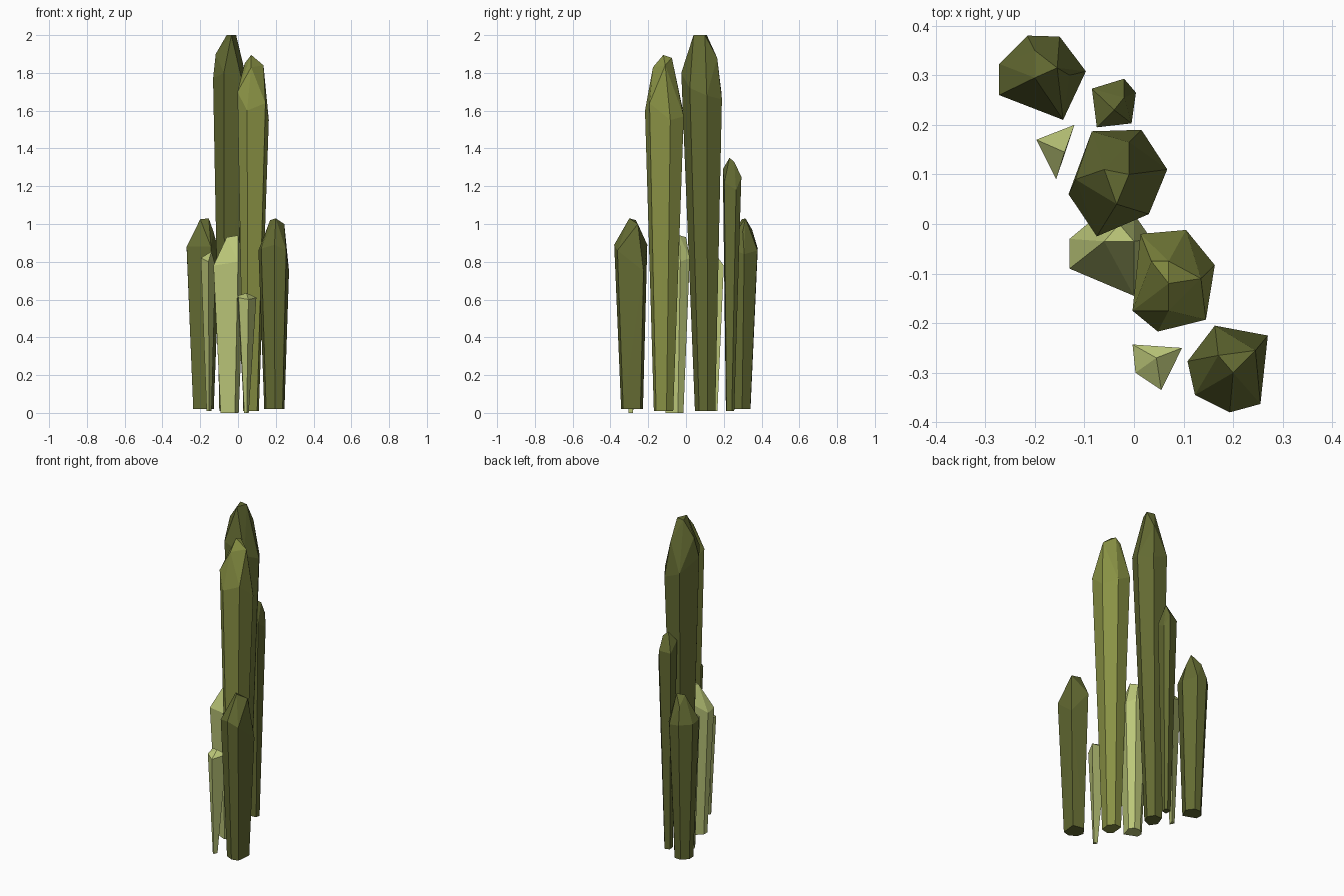
import bpy, bmesh


def material(name, rgb):
    m = bpy.data.materials.new(name)
    m.diffuse_color = (*rgb, 1)
    return m


DARK = material("dark olive", (0.125, 0.145, 0.032))
MID = material("bright olive", (0.25, 0.285, 0.058))
PALE = material("pale green", (0.50, 0.57, 0.19))


def stalk(name, mat, shoulder, caps, base, scale):
    """Convex faceted stalk: a narrow foot, a wide shoulder ring and a few crown points."""
    n = len(shoulder)
    cx = sum(p[0] for p in shoulder) / n
    cy = sum(p[1] for p in shoulder) / n
    bx, by, bz = base
    foot = [(bx + (p[0] - cx) * scale, by + (p[1] - cy) * scale, bz) for p in shoulder]
    bm = bmesh.new()
    for p in foot + shoulder + caps:
        bm.verts.new(p)
    res = bmesh.ops.convex_hull(bm, input=bm.verts[:])
    loose = [v for v in bm.verts if not v.link_faces]
    bmesh.ops.delete(bm, geom=loose, context='VERTS')
    bmesh.ops.recalc_face_normals(bm, faces=bm.faces[:])
    me = bpy.data.meshes.new(name)
    bm.to_mesh(me)
    bm.free()
    me.materials.append(mat)
    bpy.context.collection.objects.link(bpy.data.objects.new(name, me))


# Two tall stalks in the middle
stalk("tallest_stalk", DARK,
      [(-0.085, 0.187, 1.70), (0.015, 0.19, 1.66), (0.067, 0.11, 1.68),
       (0.03, 0.02, 1.72), (-0.075, -0.025, 1.80), (-0.132, 0.06, 1.77)],
      [(-0.06, 0.11, 2.0), (-0.01, 0.10, 2.0), (-0.035, 0.04, 2.0),
       (-0.118, 0.09, 1.90), (-0.01, 0.165, 1.88)],
      (-0.048, 0.105, 0.01), 0.5)
stalk("bright_tall_stalk", MID,
      [(0.013, -0.02, 1.62), (0.105, -0.012, 1.57), (0.163, -0.083, 1.55),
       (0.145, -0.193, 1.64), (0.048, -0.217, 1.60), (-0.003, -0.175, 1.70)],
      [(0.07, -0.12, 1.895), (0.07, -0.075, 1.88), (0.135, -0.11, 1.84),
       (0.035, -0.075, 1.85), (0.07, -0.175, 1.83)],
      (0.068, -0.12, 0.01), 0.5)

# Dark shorter stalks
stalk("back_left_stalk", DARK,
      [(-0.215, 0.38, 0.87), (-0.15, 0.378, 0.86), (-0.097, 0.308, 0.84),
       (-0.143, 0.21, 0.88), (-0.272, 0.26, 0.88), (-0.272, 0.323, 0.87)],
      [(-0.20, 0.295, 1.025), (-0.155, 0.315, 1.03), (-0.20, 0.35, 0.97),
       (-0.13, 0.30, 0.96)],
      (-0.187, 0.298, 0.02), 0.62)
stalk("front_right_stalk", DARK,
      [(0.163, -0.205, 0.89), (0.27, -0.225, 0.75), (0.255, -0.363, 0.86),
       (0.193, -0.38, 0.89), (0.123, -0.345, 0.87), (0.108, -0.277, 0.86)],
      [(0.20, -0.30, 1.03), (0.17, -0.265, 1.02), (0.245, -0.255, 1.0)],
      (0.19, -0.29, 0.02), 0.66)
stalk("slim_back_stalk", DARK,
      [(-0.085, 0.273, 1.24), (-0.02, 0.293, 1.25), (0.004, 0.265, 1.18),
       (-0.005, 0.203, 1.22), (-0.075, 0.195, 1.29)],
      [(-0.04, 0.23, 1.35), (-0.02, 0.255, 1.33)],
      (-0.04, 0.234, 0.01), 0.45)

# Pale stalk and two thin sprouts
stalk("pale_stalk", PALE,
      [(-0.13, -0.03, 0.77), (-0.07, 0.02, 0.82), (0.0, 0.02, 0.82),
       (0.035, -0.03, 0.80), (0.0, -0.145, 0.80), (-0.13, -0.09, 0.78)],
      [(-0.06, -0.035, 0.93), (0.0, -0.035, 0.94), (-0.03, 0.0, 0.93)],
      (-0.045, -0.05, 0.0), 0.58)
stalk("left_sprout", PALE,
      [(-0.197, 0.17, 0.82), (-0.12, 0.20, 0.78), (-0.157, 0.09, 0.80)],
      [(-0.14, 0.145, 0.855)],
      (-0.153, 0.15, 0.01), 0.35)
stalk("front_sprout", PALE,
      [(-0.003, -0.243, 0.62), (0.097, -0.25, 0.61), (0.055, -0.335, 0.60),
       (0.003, -0.30, 0.61)],
      [(0.045, -0.27, 0.635)],
      (0.042, -0.29, 0.0), 0.25)
